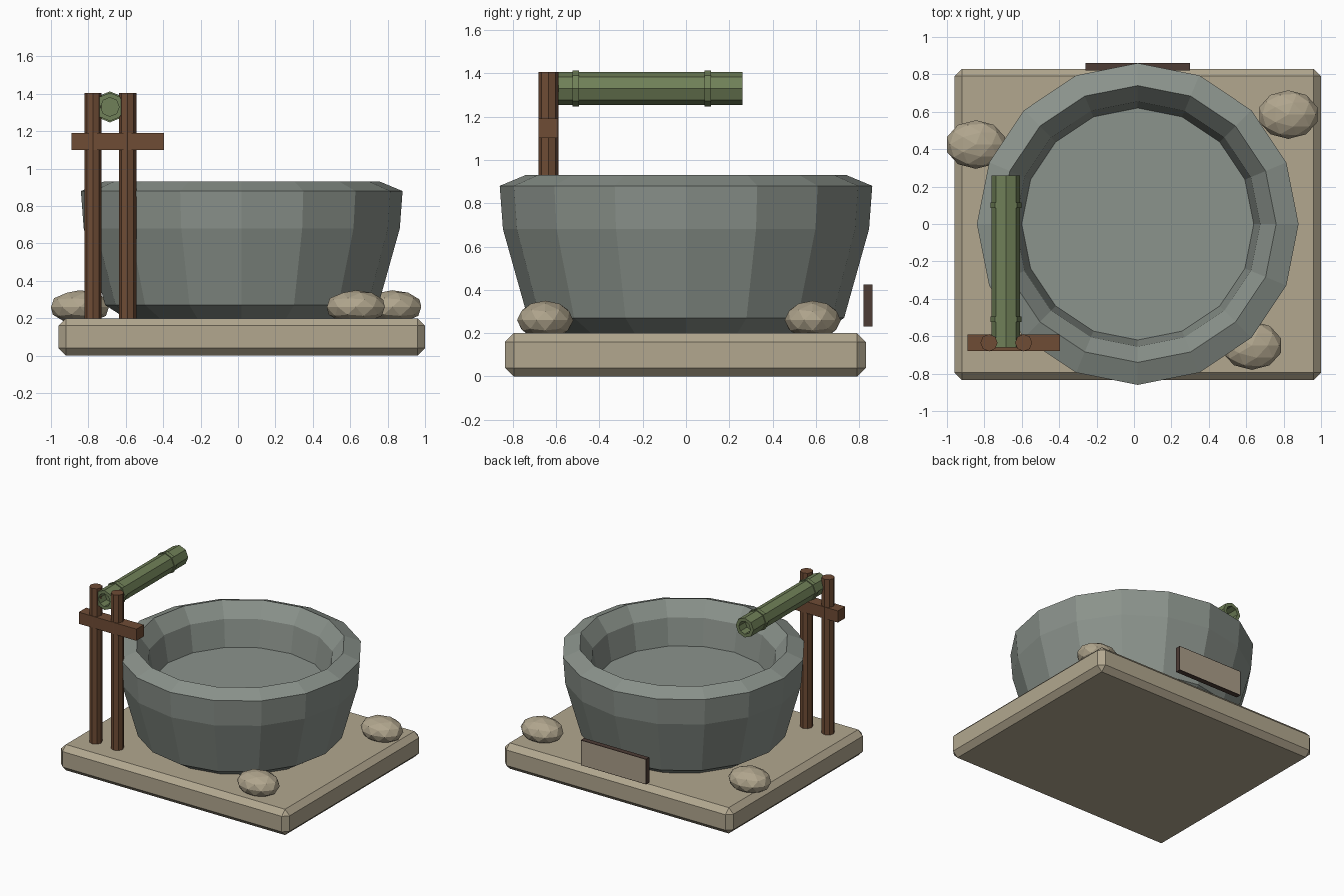
import bpy, bmesh
from math import pi, sin, cos
from mathutils import Vector, Matrix

cube = bpy.data.objects.get("Cube")
if cube:
    bpy.data.objects.remove(cube, do_unlink=True)


def material(name, rgb):
    """Flat material from an sRGB 0-255 colour."""
    lin = [((c / 255 + 0.055) / 1.055) ** 2.4 for c in rgb] + [1]
    m = bpy.data.materials.new(name)
    m.use_nodes = True
    m.diffuse_color = lin
    m.node_tree.nodes["Principled BSDF"].inputs["Base Color"].default_value = lin
    return m


SAND = material("sandstone", (178, 167, 143))
PEBBLE = material("pebble", (176, 165, 141))
GREY = material("grey stone", (139, 147, 140))
BAMBOO = material("bamboo green", (112, 128, 88))
WOOD = material("brown wood", (111, 76, 53))
DARK = material("dark wood", (77, 60, 53))
PANEL = material("plaque face", (170, 158, 137))


def finish(bm, name, *mats):
    bmesh.ops.recalc_face_normals(bm, faces=bm.faces)
    me = bpy.data.meshes.new(name)
    bm.to_mesh(me)
    bm.free()
    for m in mats:
        me.materials.append(m)
    ob = bpy.data.objects.new(name, me)
    bpy.context.collection.objects.link(ob)
    return ob


def box(name, lo, hi, *mats, bevel=0):
    lo, hi = Vector(lo), Vector(hi)
    bm = bmesh.new()
    bmesh.ops.create_cube(bm, size=1)
    for v in bm.verts:
        v.co = (lo + hi) / 2 + v.co * (hi - lo)
    if bevel:
        bmesh.ops.bevel(bm, geom=bm.edges[:], offset=bevel, segments=1, affect='EDGES')
    return finish(bm, name, *mats)


def lathe(name, profile, sides, matrix, mat):
    """Revolve (radius, height) points about local z; both ends are capped."""
    bm = bmesh.new()
    angles = [2 * pi * i / sides for i in range(sides)]
    rings = [[bm.verts.new((r * cos(a), r * sin(a), z)) for a in angles]
             for r, z in profile]
    for a, b in zip(rings, rings[1:]):
        for i in range(sides):
            j = (i + 1) % sides
            bm.faces.new((a[i], a[j], b[j], b[i]))
    bm.faces.new(rings[0])
    bm.faces.new(rings[-1])
    bm.transform(matrix)
    return finish(bm, name, mat)


# Chamfered base slab
box("base_slab", (-0.96, -0.835, 0), (1.0, 0.83, 0.2), SAND, bevel=0.04)

# Sixteen-sided bowl, hollowed to a flat floor
bowl = [(0.62, 0.2), (0.73, 0.27), (0.845, 0.68), (0.86, 0.88),
        (0.74, 0.93), (0.655, 0.82), (0.62, 0.615)]
lathe("stone_basin", bowl, 16, Matrix.Translation((0.02, 0, 0)), GREY)

# Spout posts and crossbar
for side, x in (("right", -0.775), ("left", -0.59)):
    lathe("post_" + side, [(0.046, 0.19), (0.046, 1.405)], 8,
          Matrix.Translation((x, -0.635, 0)), WOOD)
box("crossbar", (-0.89, -0.68, 1.1), (-0.395, -0.59, 1.19), WOOD)

# Bamboo spout along y, recessed at both ends, with two node rings
along_y = Matrix.Translation((-0.685, 0, 1.33)) @ Matrix.Rotation(-pi / 2, 4, 'X')
pipe = [(0.05, -0.58), (0.05, -0.66), (0.076, -0.66),
        (0.076, 0.26), (0.05, 0.26), (0.05, 0.18)]
lathe("bamboo_spout", pipe, 8, along_y, BAMBOO)
for label, y in (("front", -0.51), ("back", 0.1)):
    lathe("bamboo_node_" + label, [(0.083, y - 0.015), (0.083, y + 0.015)], 8, along_y, BAMBOO)

# Faceted, flattened pebbles
for name, x, y in (("pebble_right", -0.845, 0.425),
                   ("pebble_back_left", 0.825, 0.585),
                   ("pebble_front_left", 0.63, -0.65)):
    bm = bmesh.new()
    bmesh.ops.create_icosphere(bm, subdivisions=2, radius=1)
    bm.transform(Matrix.Translation((x, y, 0.26)) @ Matrix.Diagonal((0.163, 0.13, 0.09, 1)))
    finish(bm, name, PEBBLE)

# Plaque behind the bowl: dark frame with a pale outer face
plaque = box("back_plaque", (-0.26, 0.82, 0.23), (0.3, 0.86, 0.425), DARK, PANEL)
bm = bmesh.new()
bm.from_mesh(plaque.data)
bm.normal_update()
outer = [f for f in bm.faces if f.normal.y > 0.9]
bmesh.ops.inset_region(bm, faces=outer, thickness=0.006)
for f in outer:
    f.material_index = 1
bm.to_mesh(plaque.data)
bm.free()
